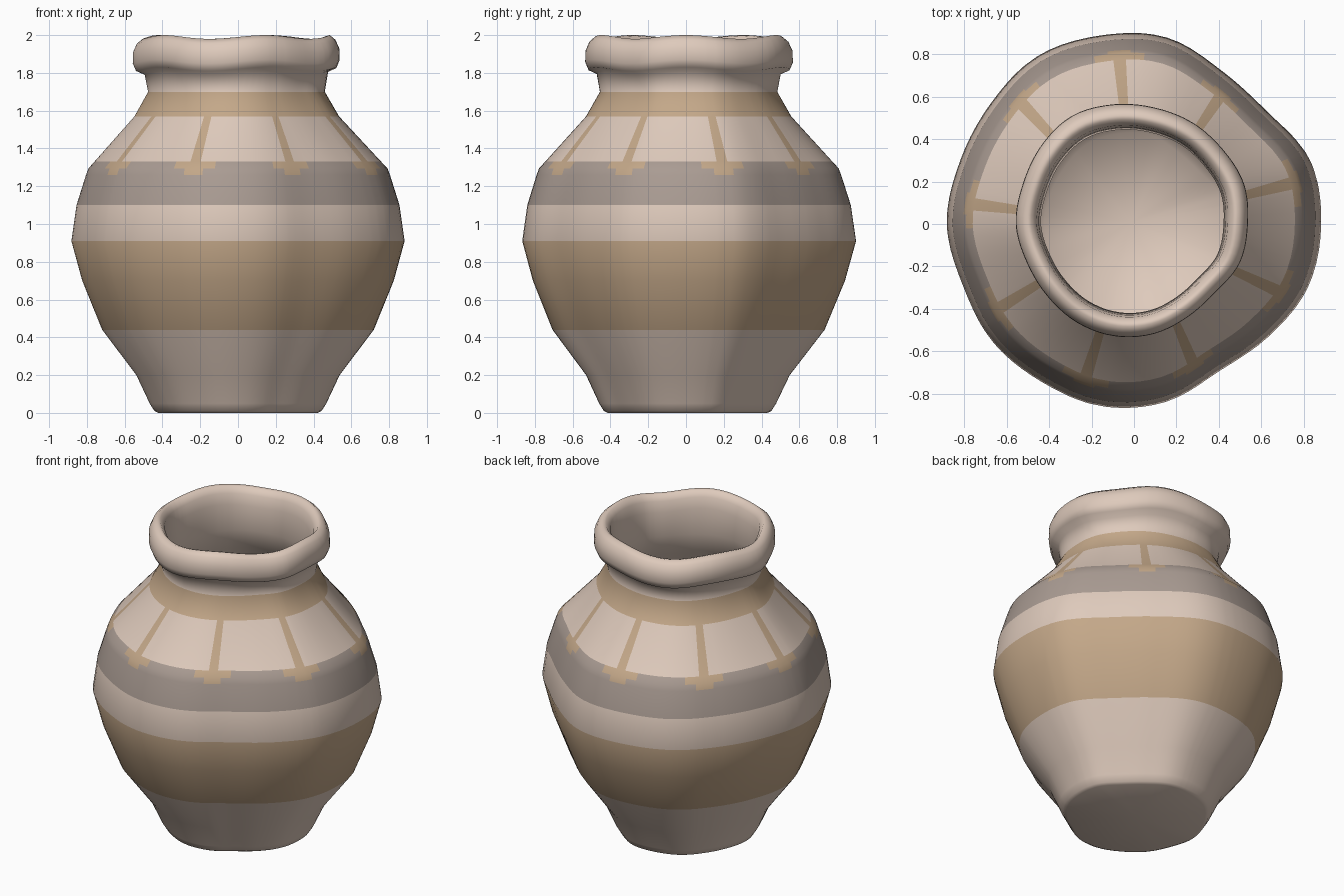
import bpy, bmesh, math

cube = bpy.data.objects.get("Cube")
if cube:
    bpy.data.objects.remove(cube, do_unlink=True)


def material(name, colour):
    mat = bpy.data.materials.new(name)
    mat.use_nodes = True
    mat.diffuse_color = (*colour, 1)
    bsdf = next(n for n in mat.node_tree.nodes if n.type == "BSDF_PRINCIPLED")
    bsdf.inputs["Base Color"].default_value = (*colour, 1)
    bsdf.inputs["Roughness"].default_value = 0.8
    return mat


CREAM, TAN, GREY = range(3)
materials = [
    material("cream_clay", (0.73, 0.59, 0.50)),
    material("tan_paint", (0.55, 0.39, 0.25)),
    material("grey_paint", (0.40, 0.33, 0.29)),
]

# Hand-thrown, uneven cross-sections: radius every 20 degrees from +x
BODY = [.875, .875, .815, .825, .885, .895, .905, .875, .865,
        .875, .85, .86, .855, .865, .845, .795, .82, .865]
RIM = [.53, .545, .54, .545, .55, .565, .58, .565, .55,
       .55, .53, .525, .53, .53, .52, .50, .495, .525]

# Profile from the base up the outside, over the lip and down the inside
OUTSIDE = [(.42, 0), (.44, .01), (.465, .05), (.535, .2), (.715, .44), (.82, .7),
           (.877, .91), (.85, 1.1), (.80, 1.26), (.787, 1.295), (.755, 1.33),
           (.54, 1.57), (.467, 1.7), (.485, 1.8), (.53, 1.82), (.547, 1.86),
           (.545, 1.92), (.525, 1.965), (.495, 1.99)]
INSIDE = [(.475, 1.985), (.45, 1.95), (.44, 1.88), (.43, 1.72), (.50, 1.57),
          (.71, 1.33), (.81, 1.1), (.835, .91), (.78, .7), (.67, .44),
          (.49, .2), (.42, .05)]

# Painted strokes: centre angles, and half widths of stem, foot and toe
STROKES = [95, 56, 14.5, 335, 293, 252.5, 212, 173, 133]
STEM, FOOT, TOE = 2.2, 8.5, 3.8


def spline(table, degrees):
    """Smooth closed curve through evenly spaced radii."""
    n = len(table)
    i, t = divmod(degrees / 360 * n, 1)
    a, b, c, d = (table[(int(i) + k) % n] for k in (-1, 0, 1, 2))
    return b + t / 2 * (c - a + t * (2*a - 5*b + 4*c - d + t * (3*(b - c) + d - a)))


def point(r, z, degrees):
    blend = min(max((z - 1.3) / 0.4, 0), 1)
    factor = (1 - blend) * spline(BODY, degrees) / .87 + blend * spline(RIM, degrees) / .54
    a = math.radians(degrees)
    lift = 0.01 * math.cos(5 * a) * min(max((z - 1.7) / 0.1, 0), 1)
    return (r * factor * math.cos(a), r * factor * math.sin(a), z + lift)


def paint(z, degrees):
    """Colour of an outer face from its height and direction."""
    off = min(abs((degrees - s + 180) % 360 - 180) for s in STROKES)
    if .44 < z < .91 or 1.57 < z < 1.7:
        return TAN
    if 1.33 < z < 1.57:
        return TAN if off < STEM else CREAM
    if 1.1 < z < 1.33:
        reach = FOOT if z > 1.295 else TOE if z > 1.26 else 0
        return TAN if off < reach else GREY
    return CREAM


# Columns follow the stroke edges so the paint has crisp borders
edges = [(s + side * w) % 360 for s in STROKES for w in (STEM, FOOT, TOE) for side in (-1, 1)]
plain = [a for a in range(0, 360, 4)
         if all(abs((a - e + 180) % 360 - 180) > 1 for e in edges)]
columns = sorted(edges + plain)

# Jar body: lofted rings
profile = OUTSIDE + INSIDE
bm = bmesh.new()
rings = [[bm.verts.new(point(r, z, a)) for a in columns] for r, z in profile]
count = len(columns)
for i in range(len(profile) - 1):
    z = (profile[i][1] + profile[i + 1][1]) / 2
    for j in range(count):
        k = (j + 1) % count
        face = bm.faces.new((rings[i][j], rings[i][k], rings[i + 1][k], rings[i + 1][j]))
        middle = columns[j] + ((columns[k] - columns[j]) % 360) / 2
        face.material_index = paint(z, middle) if i < len(OUTSIDE) - 1 else CREAM

# Underside and inner floor as fans
for ring, z in ((rings[0], 0), (rings[-1], .045)):
    centre = bm.verts.new((-.01, .01, z))
    for j in range(count):
        bm.faces.new((centre, ring[j], ring[(j + 1) % count]))
bmesh.ops.recalc_face_normals(bm, faces=bm.faces)

mesh = bpy.data.meshes.new("jar")
bm.to_mesh(mesh)
bm.free()
for mat in materials:
    mesh.materials.append(mat)
jar = bpy.data.objects.new("jar", mesh)
bpy.context.collection.objects.link(jar)

bpy.ops.object.select_all(action="DESELECT")
jar.select_set(True)
bpy.context.view_layer.objects.active = jar
bpy.ops.object.shade_smooth_by_angle(angle=math.radians(70))
